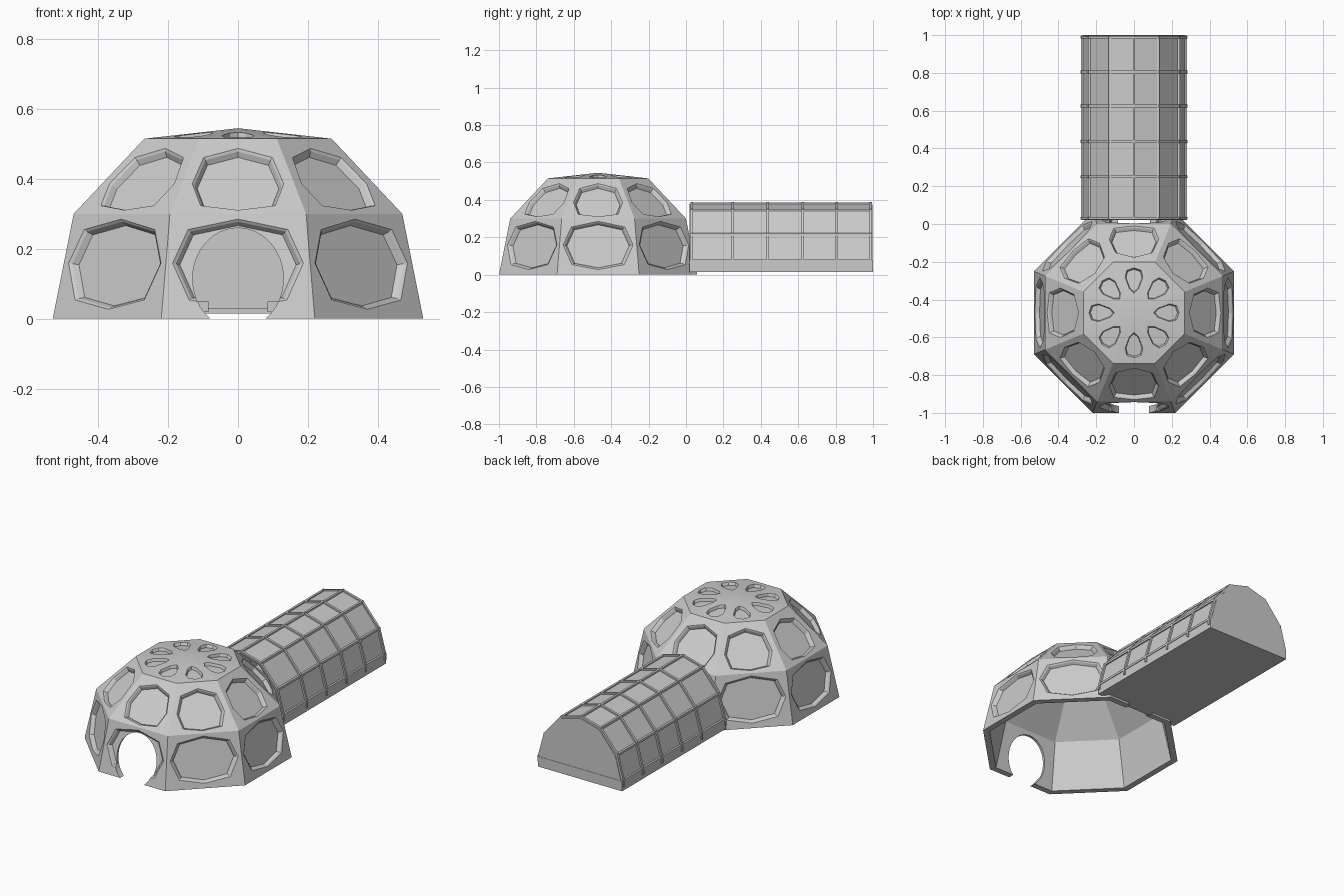
import bpy, bmesh, math
from mathutils import Vector, Matrix

if "Cube" in bpy.data.objects:
    bpy.data.objects.remove(bpy.data.objects["Cube"])

grey = bpy.data.materials.new("light_grey")
grey.diffuse_color = (0.6, 0.6, 0.6, 1)
grey.use_nodes = True
grey.node_tree.nodes["Principled BSDF"].inputs["Base Color"].default_value = grey.diffuse_color

CY = -0.47                      # dome centre in y
TAN = math.tan(math.pi / 8)


def make(name, bm, merge=True):
    if merge:
        bmesh.ops.remove_doubles(bm, verts=bm.verts, dist=1e-4)
    bmesh.ops.recalc_face_normals(bm, faces=bm.faces)
    me = bpy.data.meshes.new(name)
    bm.to_mesh(me)
    bm.free()
    me.materials.append(grey)
    ob = bpy.data.objects.new(name, me)
    bpy.context.collection.objects.link(ob)
    return ob


def box(bm, lo, hi):
    c = [(a + b) / 2 for a, b in zip(lo, hi)]
    s = [b - a for a, b in zip(lo, hi)]
    m = Matrix.Translation(c) @ Matrix.Diagonal((*s, 1))
    bmesh.ops.create_cube(bm, size=1, matrix=m)


def bar(bm, a, b, w):
    a, b = Vector(a), Vector(b)
    d = b - a
    m = (Matrix.Translation((a + b) / 2) @ d.to_track_quat('Z', 'Y').to_matrix().to_4x4()
         @ Matrix.Diagonal((w, w, d.length + w * 0.5, 1)))
    bmesh.ops.create_cube(bm, size=1, matrix=m)


# Dome: eight sectors, three rows (apothem, height), hollow
outer = [(0.53, 0.0), (0.47, 0.30), (0.268, 0.515), (0.0, 0.545)]
inner = [(0.494, 0.0), (0.436, 0.283), (0.242, 0.487), (0.0, 0.512)]
# right half of each row's window: (half width, share of row height)
windows = [
    [(0, .09), (.14, .18), (.187, .53), (.143, .85), (0, .95)],
    [(0, .05), (.107, .11), (.131, .40), (.098, .75), (0, .87)],
    [(0, .11), (.038, .16), (.047, .30), (.024, .53), (0, .61)],
]


def full(half):
    return half + [(-x, t) for x, t in half[3:0:-1]]


bm = bmesh.new()
for k in range(8):
    rot = Matrix.Translation((0, CY, 0)) @ Matrix.Rotation(k * math.pi / 4, 4, 'Z')
    for row in range(3):
        (a0, z0), (a1, z1) = outer[row], outer[row + 1]
        n = Vector((0, -(z1 - z0), a0 - a1)).normalized()

        def pt(x, t, d=0.0):
            p = Vector((x, -(a0 + (a1 - a0) * t), z0 + (z1 - z0) * t)) - n * d
            return bm.verts.new(rot @ p)

        def edge(t):
            return (a0 + (a1 - a0) * t) * TAN

        border = full([(0, 0), (edge(0), 0), (edge(.5), .5), (edge(1), 1), (0, 1)])
        win = full(windows[row])
        ct = sum(t for x, t in win) / 8
        loops = [[pt(x, t) for x, t in border]]
        for s, d in ((1, 0), (.95, .006), (.89, .022)):
            loops.append([pt(x * s, ct + (t - ct) * s, d if row < 2 else d * .75) for x, t in win])
        for la, lb in zip(loops, loops[1:]):
            for i in range(8):
                j = (i + 1) % 8
                bm.faces.new((la[i], la[j], lb[j], lb[i]))
        bm.faces.new(loops[-1])

        # inner skin
        (b0, y0), (b1, y1) = inner[row], inner[row + 1]
        q = [(-b0 * TAN, -b0, y0), (b0 * TAN, -b0, y0), (b1 * TAN, -b1, y1), (-b1 * TAN, -b1, y1)]
        q = q[:3] if row == 2 else q
        bm.faces.new([bm.verts.new(rot @ Vector(p)) for p in q])
    # bottom rim
    a, b = outer[0][0], inner[0][0]
    rim = [(-a * TAN, -a), (0, -a), (a * TAN, -a), (b * TAN, -b), (-b * TAN, -b)]
    bm.faces.new([bm.verts.new(rot @ Vector((x, y, 0))) for x, y in rim])
dome = make("dome", bm)

# Oval doorway drilled through the front and the back of the dome
bm = bmesh.new()
m = (Matrix.Translation((0, CY, 0.115)) @ Matrix.Diagonal((.13, 1, .145, 1))
     @ Matrix.Rotation(math.pi / 2, 4, 'X'))
bmesh.ops.create_cone(bm, cap_ends=True, segments=32, radius1=1, radius2=1, depth=1.3, matrix=m)
cutter = make("door_cutter", bm)
cutter.hide_render = True
mod = dome.modifiers.new("doorway", 'BOOLEAN')
mod.object = cutter
mod.operation = 'DIFFERENCE'
mod.solver = 'EXACT'
bpy.context.view_layer.objects.active = dome
dome.select_set(True)
bpy.ops.object.modifier_apply(modifier=mod.name)
bpy.data.objects.remove(cutter)
bpy.ops.object.shade_smooth_by_angle(angle=math.radians(20))

# Tunnel: polygonal arch of panels with a closed far end
Y0, Y1 = 0.02, 1.0
half = [(.27, .07), (.232, .213), (.125, .342), (0, .376)]
arch = half + [(-x, z) for x, z in half[2::-1]]

bm = bmesh.new()
for (xa, za), (xb, zb) in zip(arch, arch[1:]):
    bm.faces.new([bm.verts.new(p) for p in
                  ((xa, Y0, za), (xb, Y0, zb), (xb, Y1 - .01, zb), (xa, Y1 - .01, za))])
panels = make("tunnel_panels", bm)
sol = panels.modifiers.new("thickness", 'SOLIDIFY')
sol.thickness = 0.006
sol.offset = 0

bm = bmesh.new()
f = bm.faces.new([bm.verts.new((x, Y1 - .012, z)) for x, z in arch])
ext = bmesh.ops.extrude_face_region(bm, geom=[f])
bmesh.ops.translate(bm, vec=(0, .01, 0),
                    verts=[v for v in ext["geom"] if isinstance(v, bmesh.types.BMVert)])
make("tunnel_end_wall", bm)

# Base tray of the tunnel: floor, side walls and end wall
bm = bmesh.new()
box(bm, (-.275, Y0, .015), (.275, Y1, .03))
box(bm, (-.275, Y1 - .015, .03), (.275, Y1, .075))
for s in (-1, 1):
    box(bm, (min(s * .26, s * .278), Y0, .015), (max(s * .26, s * .278), Y1, .075))
make("tunnel_base", bm, False)

# Frame bars: ribs across and rails along
bm = bmesh.new()
ribs = (.03, .25, .437, .625, .805, .988)
bars = [(x * 1.02, z + .004) for x, z in arch]
for y in ribs:
    for (xa, za), (xb, zb) in zip(bars, bars[1:]):
        bar(bm, (xa, y, za), (xb, y, zb), .014)
for x, z in bars:
    bar(bm, (x, Y0 + .006, z), (x, Y1 - .008, z), .013)
make("tunnel_frame", bm, False)

# Rib feet along the base and couplings to the dome
bm = bmesh.new()
for s in (-1, 1):
    for y in ribs:
        box(bm, (s * .279 - .005, y - .006, .04), (s * .279 + .005, y + .006, .08))
    for x in (.11, .2):
        box(bm, (s * x - .025, .0, .02), (s * x + .025, .035, .05))
make("rib_feet", bm, False)
